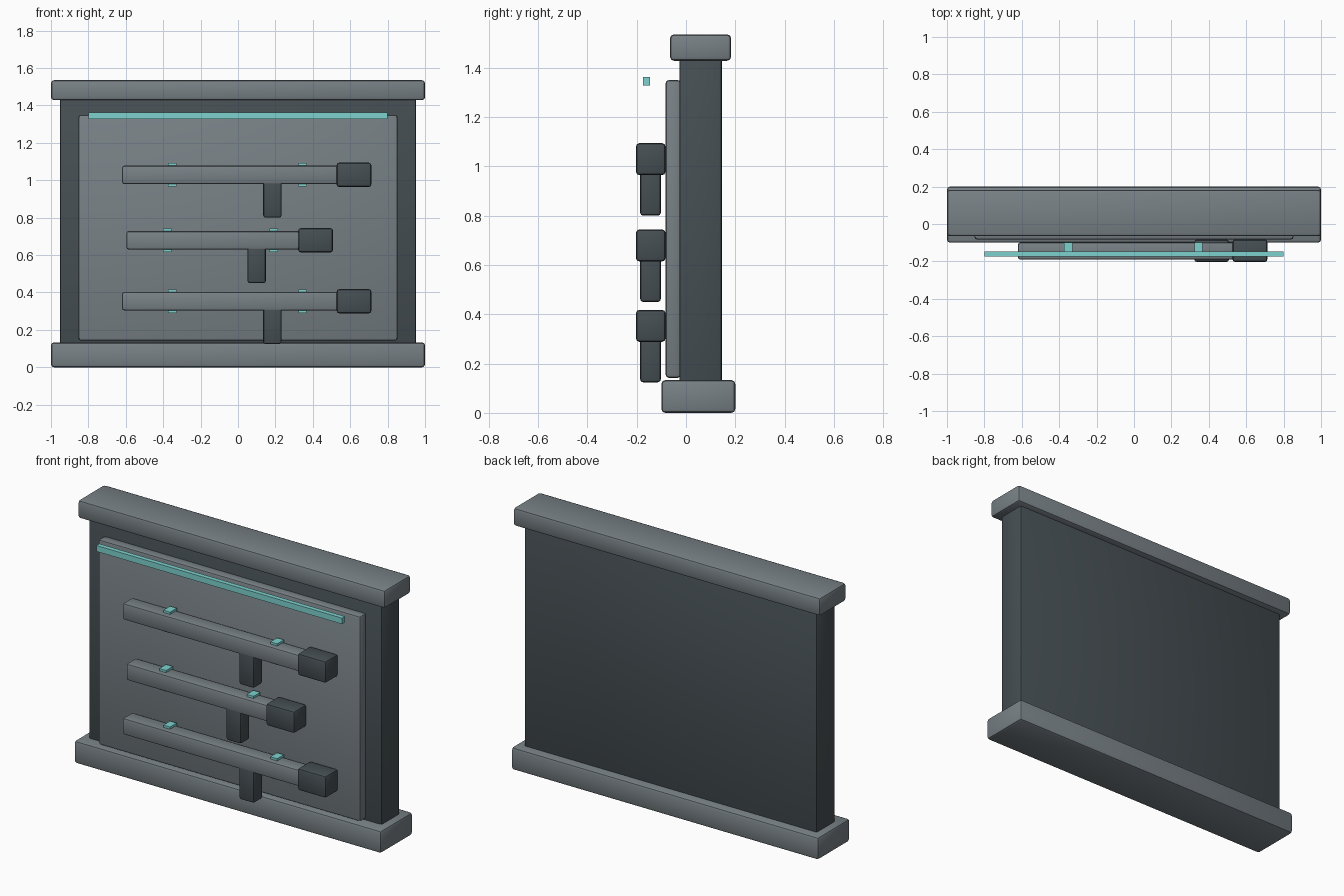
import bpy, bmesh

if "Cube" in bpy.data.objects:
    bpy.data.objects.remove(bpy.data.objects["Cube"])


def srgb(r, g, b):
    f = lambda c: c / 12.92 if c <= 0.04045 else ((c + 0.055) / 1.055) ** 2.4
    return (f(r / 255), f(g / 255), f(b / 255), 1.0)


def material(name, colour):
    m = bpy.data.materials.new(name)
    m.diffuse_color = colour
    m.use_nodes = True
    m.node_tree.nodes["Principled BSDF"].inputs["Base Color"].default_value = m.diffuse_color
    return m


LIGHT = material("light steel", srgb(120, 129, 134))
DARK = material("dark steel", srgb(70, 79, 83))
GLOW = material("pale cyan", srgb(125, 210, 207))


def box(name, x, y, z, mat, bevel=0.0):
    """Box from (min, max) ranges, with optional rounded edges."""
    mesh = bpy.data.meshes.new(name)
    bm = bmesh.new()
    bmesh.ops.create_cube(bm, size=1)
    for v in bm.verts:
        v.co = [r[0] + (c + 0.5) * (r[1] - r[0]) for c, r in zip(v.co, (x, y, z))]
    if bevel:
        bmesh.ops.bevel(bm, geom=bm.edges[:], offset=bevel, segments=2,
                        profile=0.5, affect='EDGES')
    bm.to_mesh(mesh)
    bm.free()
    mesh.materials.append(mat)
    ob = bpy.data.objects.new(name, mesh)
    bpy.context.collection.objects.link(ob)
    if bevel:
        bpy.ops.object.select_all(action='DESELECT')
        ob.select_set(True)
        bpy.context.view_layer.objects.active = ob
        bpy.ops.object.shade_smooth_by_angle(angle=0.6)
    return ob


# Wall with base, cap and raised front panel
box("base", (-1, 1), (-0.10, 0.20), (0, 0.133), LIGHT, 0.016)
box("wall", (-0.953, 0.953), (-0.027, 0.145), (0.10, 1.46), DARK, 0.012)
box("cap", (-1, 1), (-0.065, 0.183), (1.428, 1.535), LIGHT, 0.016)
box("panel", (-0.853, 0.853), (-0.083, -0.02), (0.142, 1.35), LIGHT, 0.014)

# Light strip floating in front of the panel
box("light_strip", (-0.8, 0.8), (-0.174, -0.147), (1.328, 1.363), GLOW)

# Racked tools: (left end, head centre, grip centre, clip centres, height)
racks = [
    (-0.62, 0.62, 0.184, (-0.352, 0.345), 1.029),
    (-0.597, 0.415, 0.10, (-0.378, 0.191), 0.679),
    (-0.62, 0.62, 0.184, (-0.352, 0.345), 0.353),
]
for i, (left, head, grip, clips, z) in enumerate(racks, 1):
    box(f"bar_{i}", (left, head), (-0.19, -0.098), (z - 0.049, z + 0.049), LIGHT, 0.012)
    box(f"head_{i}", (head - 0.093, head + 0.093), (-0.203, -0.083),
        (z - 0.065, z + 0.065), DARK, 0.014)
    box(f"grip_{i}", (grip - 0.049, grip + 0.049), (-0.186, -0.102),
        (z - 0.229, z - 0.01), DARK, 0.012)
    for j, cx in enumerate(clips, 1):
        box(f"clip_{i}_{j}", (cx - 0.022, cx + 0.022), (-0.16, -0.098),
            (z - 0.062, z + 0.062), GLOW)
